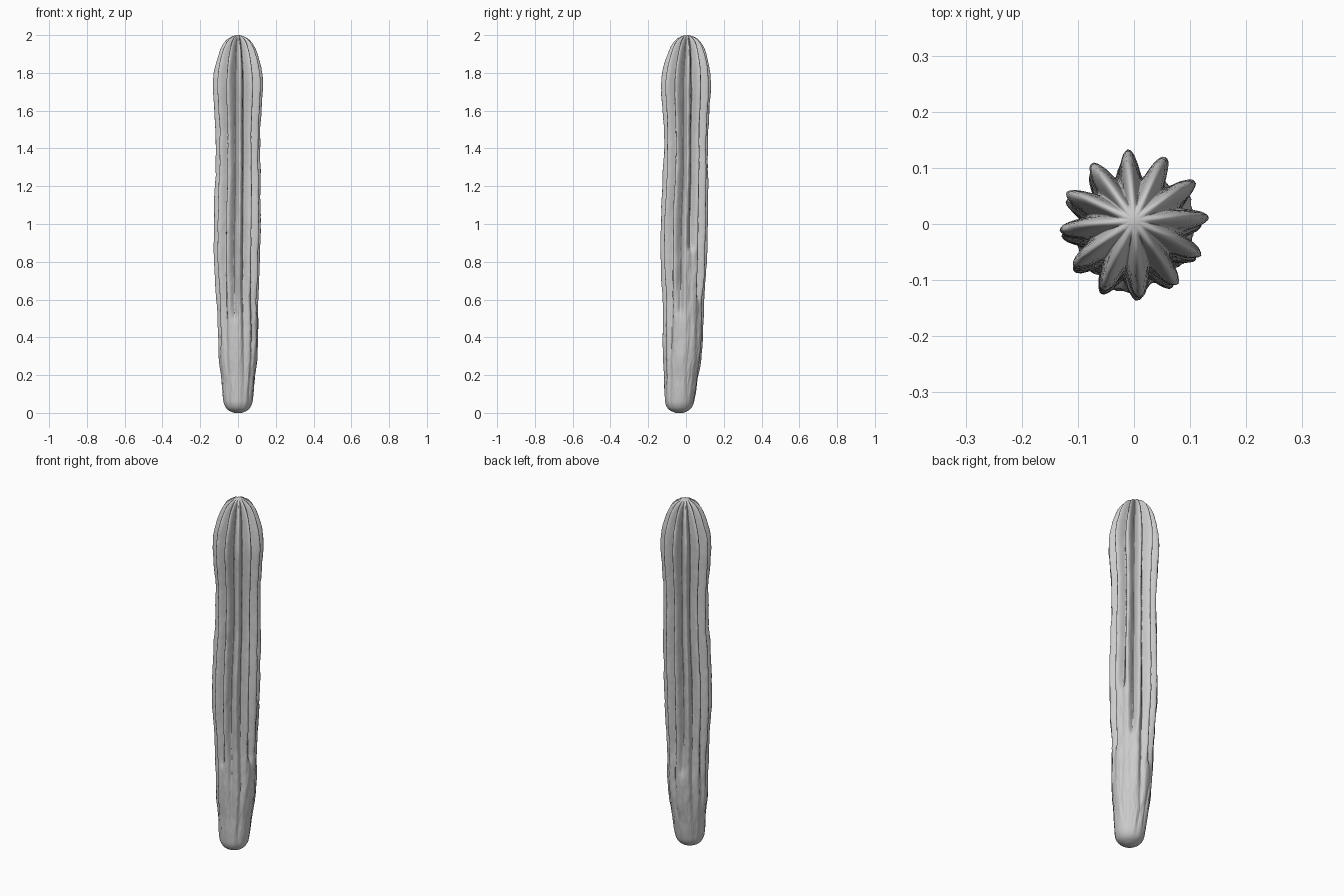
import bpy, bmesh, math
from mathutils import noise, Vector

if "Cube" in bpy.data.objects:
    bpy.data.objects.remove(bpy.data.objects["Cube"])

RIBS, PER = 12, 16
N = RIBS * PER
PHASE = math.radians(5)

# Stem stations: height, crest radius, centre x, centre y, groove depth
STATIONS = [
    (0.00, 0.020, 0.00, -0.035, 0.00), (0.012, 0.048, 0.00, -0.035, 0.00),
    (0.03, 0.066, 0.00, -0.035, 0.02), (0.06, 0.077, 0.00, -0.034, 0.03),
    (0.20, 0.091, 0.00, -0.025, 0.06), (0.30, 0.102, 0.00, -0.020, 0.10),
    (0.42, 0.107, 0.00, -0.016, 0.14), (0.58, 0.109, -0.003, -0.014, 0.19),
    (0.80, 0.122, -0.005, -0.012, 0.27), (1.00, 0.125, -0.004, -0.010, 0.32),
    (1.25, 0.120, 0.00, -0.002, 0.34), (1.47, 0.117, 0.00, 0.00, 0.34),
    (1.60, 0.125, 0.00, 0.00, 0.35), (1.73, 0.132, 0.00, 0.00, 0.37),
    (1.82, 0.124, 0.00, 0.002, 0.40), (1.90, 0.103, 0.00, 0.005, 0.42),
    (1.95, 0.081, 0.00, 0.006, 0.42), (1.98, 0.055, 0.00, 0.006, 0.38),
    (1.995, 0.027, 0.00, 0.006, 0.20), (2.00, 0.006, 0.00, 0.006, 0.0),
]
# Grooves that run out early, where neighbouring ribs merge
GROOVE_END = {0: 0.87, 11: 0.53, 1: 0.60, 3: 0.45, 6: 0.35, 8: 0.5}


def smooth(a, b, x):
    t = min(1, max(0, (x - a) / (b - a)))
    return t * t * (3 - 2 * t)


def station(s):
    # Catmull-Rom through the stations
    i = min(int(s), len(STATIONS) - 2)
    t = s - i
    p = [STATIONS[min(max(i + k, 0), len(STATIONS) - 1)] for k in (-1, 0, 1, 2)]
    out = []
    for j in range(5):
        z = [q[0] for q in p]
        v = [q[j] for q in p]
        h = z[2] - z[1]
        m1 = (v[2] - v[0]) / (z[2] - z[0]) * h
        m2 = (v[3] - v[1]) / (z[3] - z[1]) * h
        out.append((2*t**3 - 3*t**2 + 1) * v[1] + (t**3 - 2*t**2 + t) * m1
                   + (3*t**2 - 2*t**3) * v[2] + (t**3 - t**2) * m2)
    return out


# Ribbed stem
bm = bmesh.new()
rings = []
steps = []
for i in range(len(STATIONS) - 1):
    k = max(3, round((STATIONS[i + 1][0] - STATIONS[i][0]) / 0.012))
    steps += [i + a / k for a in range(k)]
steps.append(len(STATIONS) - 1)
for s in steps:
    z, r, cx, cy, depth = station(s)
    body = smooth(0.02, 0.15, z) * (1 - smooth(1.85, 1.98, z))
    ring = []
    for n in range(N):
        u = n / PER
        a = PHASE + math.tau * u / RIBS
        g = int(u)
        f = abs(2 * (u - g) - 1)
        end = GROOVE_END.get(g, 0.0)
        d = depth * (smooth(end - 0.03, end + 0.03, z) * 0.75 + 0.25 if end else 1)
        # rounded crest falling to a narrow valley
        valley = 1 - (0.5 - 0.5 * math.cos(math.pi * f)) ** 0.8
        p = Vector((math.cos(a) * 5, math.sin(a) * 5, z * 9))
        bump = noise.noise(p) * 0.004 + noise.noise(p * 3.5) * 0.002
        rad = r * (1 - d * valley) + bump * body
        ring.append(bm.verts.new((cx + rad * math.cos(a), cy + rad * math.sin(a), z)))
    rings.append(ring)
for lo, hi in zip(rings, rings[1:]):
    for n in range(N):
        m = (n + 1) % N
        bm.faces.new((lo[n], lo[m], hi[m], hi[n]))
bm.faces.new(rings[0][::-1])
bm.faces.new(rings[-1])
for f in bm.faces:
    f.smooth = True
mesh = bpy.data.meshes.new("cactus_stem")
bm.to_mesh(mesh)
bm.free()
obj = bpy.data.objects.new("cactus_stem", mesh)
bpy.context.collection.objects.link(obj)
